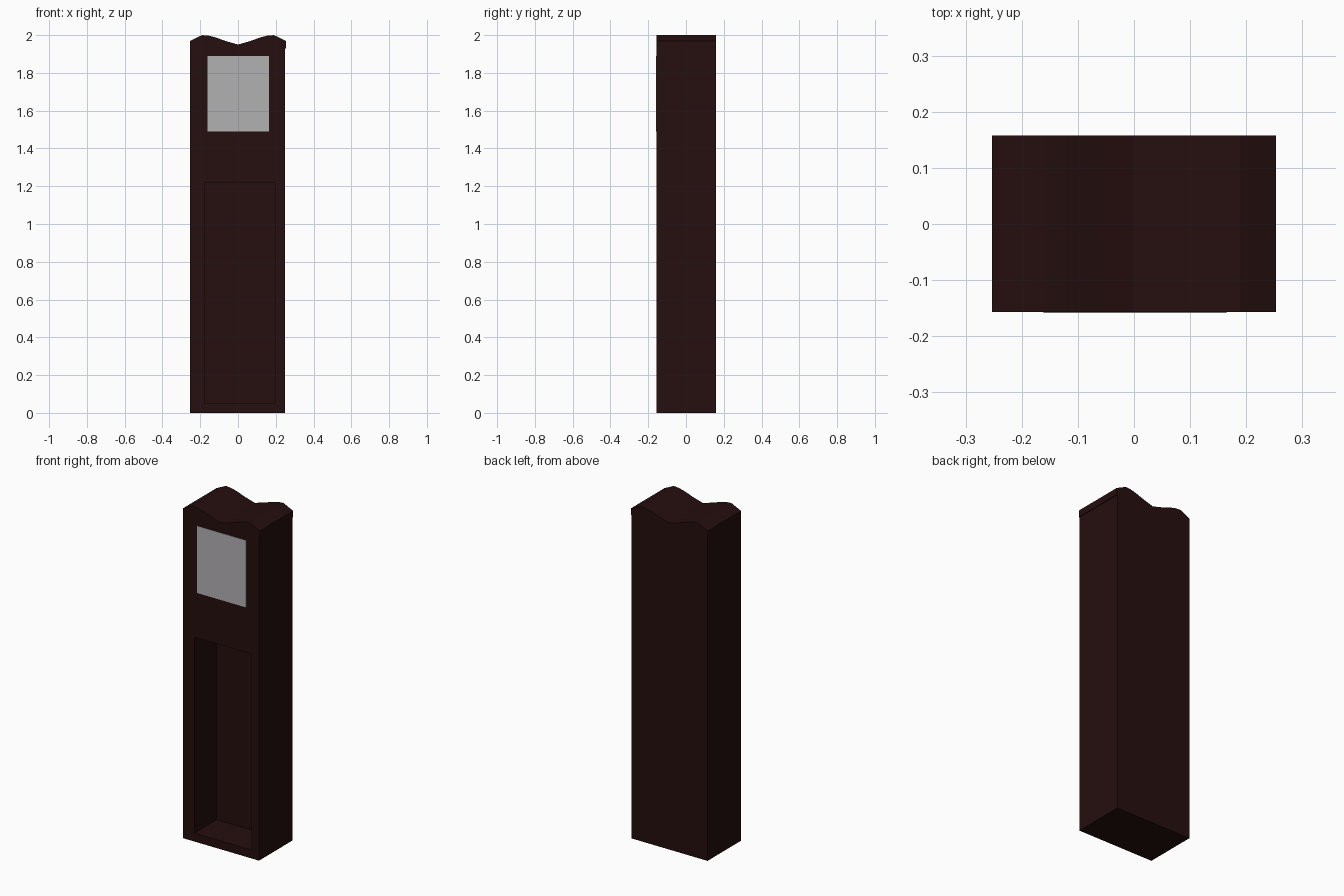
import bpy, bmesh

cube = bpy.data.objects.get("Cube")
if cube:
    bpy.data.objects.remove(cube, do_unlink=True)


def material(name, rgb):
    m = bpy.data.materials.new(name)
    m.use_nodes = True
    col = (*rgb, 1.0)
    m.diffuse_color = col
    m.node_tree.nodes["Principled BSDF"].inputs["Base Color"].default_value = col
    return m


wood = material("dark mahogany", (0.019, 0.0045, 0.0045))
grey = material("dial grey", (0.45, 0.44, 0.45))


def prism(name, outline, y0, y1, mat):
    """Extrude an x-z outline from y0 to y1."""
    bm = bmesh.new()
    face = bm.faces.new([bm.verts.new((x, y0, z)) for x, z in outline])
    ext = bmesh.ops.extrude_face_region(bm, geom=[face])
    moved = [g for g in ext["geom"] if isinstance(g, bmesh.types.BMVert)]
    bmesh.ops.translate(bm, verts=moved, vec=(0, y1 - y0, 0))
    bmesh.ops.recalc_face_normals(bm, faces=bm.faces[:])
    me = bpy.data.meshes.new(name)
    bm.to_mesh(me)
    bm.free()
    me.materials.append(mat)
    ob = bpy.data.objects.new(name, me)
    bpy.context.collection.objects.link(ob)
    return ob


def box(name, x0, x1, y0, y1, z0, z1, mat=wood):
    return prism(name, [(x0, z0), (x1, z0), (x1, z1), (x0, z1)], y0, y1, mat)


# Main dimensions
LEFT, RIGHT = -0.253, 0.249
FRONT, BACK = -0.157, 0.158
IN_L, IN_R = -0.178, 0.199          # recess sides
FLOOR, LINTEL, SHOULDER = 0.05, 1.22, 1.93
RECESS_BACK = FRONT + 0.21

# Case with an open recess in the lower front
box("back_panel", LEFT, RIGHT, RECESS_BACK, BACK, 0, LINTEL)
box("right_side_panel", LEFT, IN_L, FRONT, RECESS_BACK, 0, LINTEL)
box("left_side_panel", IN_R, RIGHT, FRONT, RECESS_BACK, 0, LINTEL)
box("recess_floor", IN_L, IN_R, FRONT, RECESS_BACK, 0, FLOOR)
box("hood", LEFT, RIGHT, FRONT, BACK, LINTEL, SHOULDER)

# Wavy crown, mirrored about the centre dip
half = [(0.253, SHOULDER), (0.253, 1.97), (0.19, 2.0), (0.155, 1.997),
        (0.12, 1.988), (0.06, 1.967)]
crown = half + [(0, 1.95)] + [(-x, z) for x, z in reversed(half)]
prism("crown", crown, FRONT, BACK, wood)

# Square dial plate
box("dial", -0.161, 0.165, FRONT - 0.002, FRONT + 0.002, 1.49, 1.89, grey)
